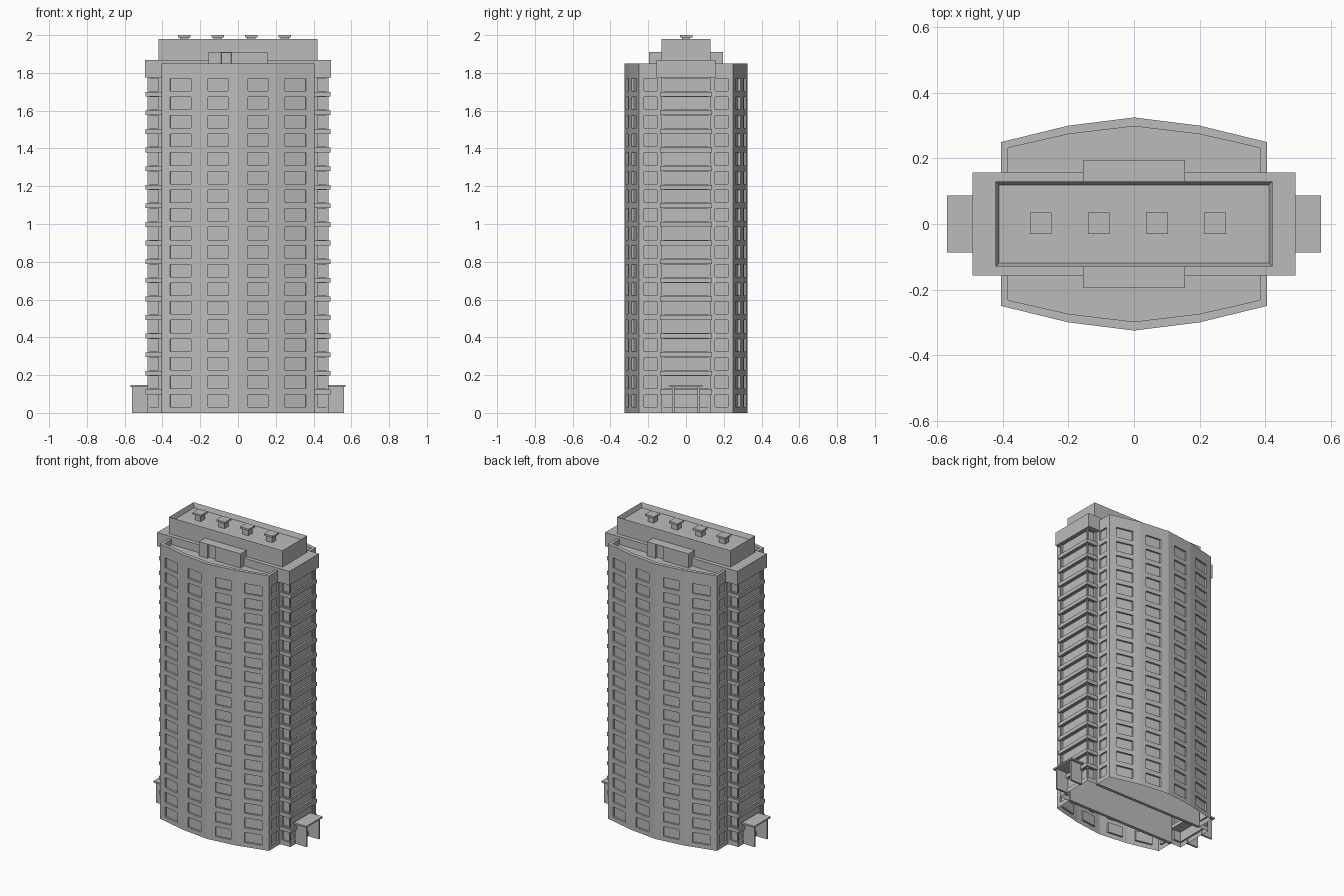
import bpy, bmesh, math
from mathutils import Vector, Matrix

cube = bpy.data.objects.get("Cube")
if cube:
    bpy.data.objects.remove(cube, do_unlink=True)

GREY = (0.5, 0.5, 0.5, 1)
concrete = bpy.data.materials.new("concrete_grey")
concrete.use_nodes = True
concrete.diffuse_color = GREY
concrete.node_tree.nodes["Principled BSDF"].inputs["Base Color"].default_value = GREY

FLOORS, STEP = 18, 0.0985
ROWS = [(0.03 + i * STEP, 0.097 + i * STEP) for i in range(FLOORS)]
TURN = Matrix.Rotation(math.pi, 4, 'Z')
UP = Vector((0, 0, 1))


def finish(name, bm, turned=False):
    """Turn a bmesh into an object, optionally rotated to the opposite side."""
    if turned:
        bm.transform(TURN)
    mesh = bpy.data.meshes.new(name)
    bm.to_mesh(mesh)
    bm.free()
    mesh.materials.append(concrete)
    ob = bpy.data.objects.new(name, mesh)
    bpy.context.collection.objects.link(ob)
    return ob


def add_box(bm, x0, x1, y0, y1, z0, z1):
    size = Matrix.Diagonal((x1 - x0, y1 - y0, z1 - z0, 1))
    mid = Matrix.Translation(((x0 + x1) / 2, (y0 + y1) / 2, (z0 + z1) / 2))
    return bmesh.ops.create_cube(bm, size=1, matrix=mid @ size)["verts"]


def add_face(bm, *points):
    return bm.faces.new([bm.verts.new(p) for p in points])


def add_wall(bm, p, q, start, end, top, depth):
    """Wall from p to q with one recessed window per floor between two fractions."""
    p, q = Vector((*p, 0)), Vector((*q, 0))
    inward = UP.cross(q - p).normalized() * depth
    columns = [0, start, end, 1]
    levels = [0] + [z for row in ROWS for z in row] + [top]
    for c in range(3):
        a, b = p.lerp(q, columns[c]), p.lerp(q, columns[c + 1])
        if c != 1:
            add_face(bm, a, b, b + UP * top, a + UP * top)
            continue
        for r, (lo, hi) in enumerate(zip(levels, levels[1:])):
            rim = [a + UP * lo, b + UP * lo, b + UP * hi, a + UP * hi]
            if r % 2 == 0:
                add_face(bm, *rim)
                continue
            back = [v + inward for v in rim]
            add_face(bm, *back)
            for k in range(4):
                n = (k + 1) % 4
                add_face(bm, rim[k], rim[n], back[n], back[k])


def weld(bm):
    bmesh.ops.remove_doubles(bm, verts=bm.verts, dist=0.0001)


# Plan of one bowed wing, with its parapet's inner edge
TOP, ROOF, CORE = 1.85, 1.815, 0.13
outer = [(-0.405, -CORE), (-0.405, -0.25), (-0.2, -0.3), (0, -0.325),
         (0.2, -0.3), (0.405, -0.25), (0.405, -CORE)]
inner = [(-0.385, -CORE), (-0.385, -0.232), (-0.2, -0.274), (0, -0.298),
         (0.2, -0.274), (0.385, -0.232), (0.385, -CORE)]
spans = [(0.2, 0.76), (0.22, 0.76), (0.2, 0.73),
         (0.27, 0.8), (0.24, 0.78), (0.24, 0.8)]

for side, turned in (("front", False), ("back", True)):
    # Wing walls, parapet and sunken roof
    bm = bmesh.new()
    for i, span in enumerate(spans):
        add_wall(bm, outer[i], outer[i + 1], *span, TOP, 0.012)
        o0, o1 = [(*v, TOP) for v in outer[i:i + 2]]
        i0, i1 = [(*v, TOP) for v in inner[i:i + 2]]
        d0, d1 = [(*v, ROOF) for v in inner[i:i + 2]]
        add_face(bm, o0, o1, i1, i0)
        add_face(bm, i0, i1, d1, d0)
    add_face(bm, *[(*v, ROOF) for v in inner])
    weld(bm)
    finish(side + "_wing", bm, turned)

    # Inner wall behind the wing
    bm = bmesh.new()
    add_box(bm, -0.405, 0.405, -CORE - 0.01, -CORE + 0.01, 0, 1.8)
    finish(side + "_inner_wall", bm, turned)

    # Roof access room with a recessed door
    bm = bmesh.new()
    add_box(bm, -0.155, 0.155, -0.195, -0.12, ROOF, 1.91)
    bmesh.ops.bisect_plane(bm, geom=bm.verts[:] + bm.edges[:] + bm.faces[:],
                           plane_co=(-0.09, 0, 0), plane_no=(1, 0, 0))
    bmesh.ops.bisect_plane(bm, geom=bm.verts[:] + bm.edges[:] + bm.faces[:],
                           plane_co=(-0.035, 0, 0), plane_no=(1, 0, 0))
    door = [f for f in bm.faces if f.normal.y < -0.9
            and -0.09 < f.calc_center_median().x < -0.035]
    bmesh.ops.inset_region(bm, faces=door, thickness=0.004, depth=-0.01)
    finish(side + "_roof_room", bm, turned)

for side, turned in (("left", False), ("right", True)):
    # Stair end walls with recessed openings
    bm = bmesh.new()
    ends = [(0.405, -CORE), (0.48, -CORE), (0.48, CORE), (0.405, CORE)]
    for i, span in enumerate([(0.2, 0.9), (0.03, 0.97), (0.1, 0.8)]):
        add_wall(bm, ends[i], ends[i + 1], *span, 1.8, 0.012)
    weld(bm)
    finish(side + "_end_wall", bm, turned)

    # Floor bands wrapping the end
    bm = bmesh.new()
    for i in range(1, FLOORS):
        add_box(bm, 0.4, 0.49, -0.138, 0.138, i * STEP, i * STEP + 0.025)
    finish(side + "_floor_bands", bm, turned)

    # Entrance porch: side walls and a flat roof
    bm = bmesh.new()
    for y in (-0.074, 0.062):
        add_box(bm, 0.475, 0.56, y, y + 0.012, 0, 0.14)
    add_box(bm, 0.475, 0.57, -0.087, 0.087, 0.137, 0.147)
    finish(side + "_porch", bm, turned)

# Cap slab over the core
bm = bmesh.new()
add_box(bm, -0.492, 0.492, -0.157, 0.157, 1.775, 1.868)
finish("core_cap", bm)

# Plant room with a sunken roof
bm = bmesh.new()
add_box(bm, -0.422, 0.422, -CORE, CORE, 1.86, 1.98)
bm.normal_update()
lid = [f for f in bm.faces if f.normal.z > 0.9]
bmesh.ops.inset_region(bm, faces=lid, thickness=0.015)
bmesh.ops.translate(bm, verts=lid[0].verts, vec=(0, 0, -0.03))
finish("plant_room", bm)

# Roof vents
bm = bmesh.new()
for i in range(4):
    x = -0.284 + i * 0.177
    add_box(bm, x - 0.022, x + 0.022, -0.022, 0.022, 1.94, 1.99)
    add_box(bm, x - 0.033, x + 0.033, -0.031, 0.035, 1.988, 2.0)
finish("roof_vents", bm)
